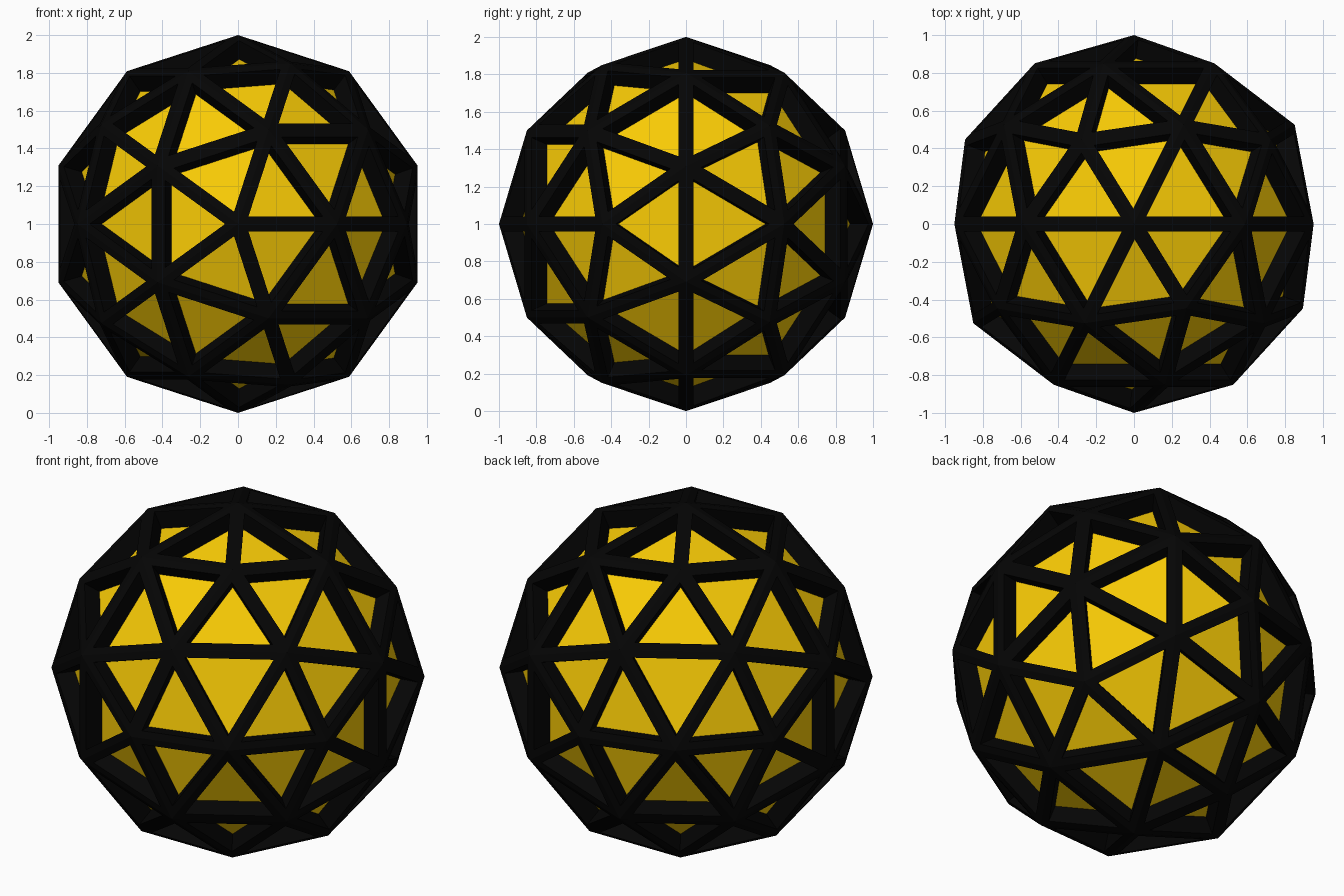
import bpy, bmesh, math
from mathutils import Matrix

if "Cube" in bpy.data.objects:
    bpy.data.objects.remove(bpy.data.objects["Cube"])

STRUT = 0.041   # half width of a strut
DEPTH = 0.105   # how far the panels sit below the frame


def material(name, color):
    m = bpy.data.materials.new(name)
    m.diffuse_color = color
    m.use_nodes = True
    m.node_tree.nodes["Principled BSDF"].inputs["Base Color"].default_value = m.diffuse_color
    return m


def dome_part(name, mat, keep_panels):
    # 80-sided geodesic ball, five-way vertices facing front and back
    bm = bmesh.new()
    bmesh.ops.create_icosphere(bm, subdivisions=2, radius=1.0)
    bm.transform(Matrix.Translation((0, 0, 1)) @ Matrix.Rotation(math.pi / 2, 4, 'X'))
    bm.normal_update()
    panels = bm.faces[:]
    # flat strut strips, then straight walls down to the recessed panels
    bmesh.ops.inset_individual(bm, faces=panels, thickness=STRUT, use_even_offset=True)
    bm.normal_update()
    panels = bmesh.ops.extrude_discrete_faces(bm, faces=panels)["faces"]
    bm.normal_update()
    for f in panels:
        bmesh.ops.translate(bm, verts=f.verts[:], vec=-DEPTH * f.normal)
    inner = set(panels)
    drop = [f for f in bm.faces if (f in inner) != keep_panels]
    bmesh.ops.delete(bm, geom=drop, context='FACES')
    bm.normal_update()
    me = bpy.data.meshes.new(name)
    bm.to_mesh(me)
    bm.free()
    me.materials.append(mat)
    ob = bpy.data.objects.new(name, me)
    bpy.context.collection.objects.link(ob)
    return ob


# black strut lattice and yellow recessed panels
dome_part("strut_frame", material("black", (0.0015, 0.0015, 0.0015, 1)), False)
dome_part("inner_panels", material("yellow", (0.95, 0.6, 0.0015, 1)), True)
